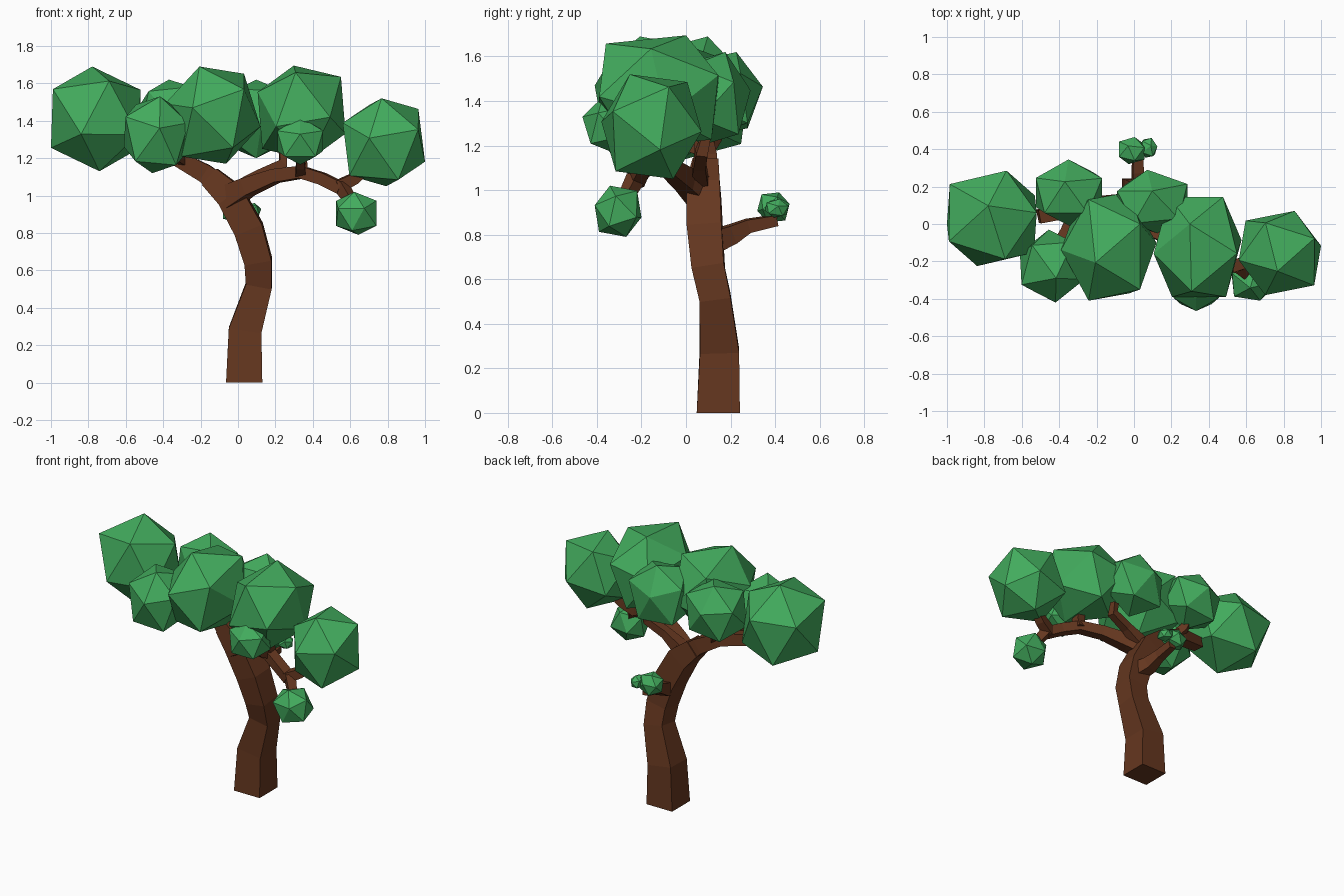
import bpy, bmesh
from mathutils import Vector, Matrix

if "Cube" in bpy.data.objects:
    bpy.data.objects.remove(bpy.data.objects["Cube"])


def material(name, rgb):
    m = bpy.data.materials.new(name)
    m.diffuse_color = (*rgb, 1)
    m.use_nodes = True
    m.node_tree.nodes["Principled BSDF"].inputs["Base Color"].default_value = m.diffuse_color
    return m


BARK = material("bark", (0.13, 0.038, 0.014))
LEAF = material("leaf", (0.055, 0.41, 0.11))


def finish(bm, name, mat):
    bmesh.ops.recalc_face_normals(bm, faces=bm.faces)
    me = bpy.data.meshes.new(name)
    bm.to_mesh(me)
    bm.free()
    me.materials.append(mat)
    ob = bpy.data.objects.new(name, me)
    bpy.context.collection.objects.link(ob)


def limb(name, path):
    """Square tube through (x, y, z, half width) points."""
    bm = bmesh.new()
    pts = [Vector(p[:3]) for p in path]
    rings, u = [], None
    for i, p in enumerate(pts):
        d = (pts[min(i + 1, len(pts) - 1)] - pts[max(i - 1, 0)]).normalized()
        if i == 0 and p.z == 0:
            d = Vector((0, 0, 1))
        if u is None:
            u = Vector((1, 0, 0)) if abs(d.z) > 0.9 else d.cross(Vector((0, 0, 1)))
        u = (u - d * u.dot(d)).normalized()
        v = d.cross(u)
        r = path[i][3]
        rings.append([bm.verts.new(p + (u * a + v * b) * r)
                      for a, b in ((-1, -1), (1, -1), (1, 1), (-1, 1))])
    for a, b in zip(rings, rings[1:]):
        for k in range(4):
            n = (k + 1) % 4
            bm.faces.new((a[k], a[n], b[n], b[k]))
    bm.faces.new(rings[0])
    bm.faces.new(rings[-1])
    finish(bm, name, BARK)


def clump(name, x, y, z, pole, side, full=1.09):
    """Icosahedron, one corner toward pole, slightly swollen and pressed into min/max ranges."""
    bm = bmesh.new()
    bmesh.ops.create_icosphere(bm, subdivisions=1, radius=1)
    w = Vector(pole).normalized()
    s = Vector(side)
    s = (s - w * s.dot(w)).normalized()
    rot = Matrix((s, w.cross(s), w)).transposed()
    bmesh.ops.transform(bm, matrix=rot.to_4x4(), verts=bm.verts)
    for k, (lo, hi) in enumerate((x, y, z)):
        vals = [v.co[k] for v in bm.verts]
        a, b = min(vals), max(vals)
        for v in bm.verts:
            t = ((v.co[k] - a) / (b - a) - 0.5) * full + 0.5
            v.co[k] = lo + min(1, max(0, t)) * (hi - lo)
    finish(bm, name, LEAF)


# Trunk, bending over into the left main branch
limb("trunk", [(.033, .145, 0, .097), (.038, .15, .28, .088), (.112, .13, .52, .07),
               (.108, .1, .65, .073), (.058, .085, .82, .078), (-.04, .08, 1.0, .075),
               (-.15, .09, 1.1, .058)])
limb("left_branch", [(-.08, .085, 1.04, .06), (-.18, .09, 1.12, .05), (-.33, .08, 1.2, .042),
                     (-.51, .04, 1.23, .036)])
limb("left_front_branch", [(-.3, .08, 1.19, .035), (-.37, -.05, 1.23, .03), (-.43, -.14, 1.28, .025)])
limb("left_back_branch", [(-.27, .08, 1.17, .03), (-.32, .13, 1.24, .025), (-.34, .15, 1.3, .02)])

# Right main branch and its twigs
limb("right_branch", [(-.05, .07, .99, .062), (.05, .0, 1.045, .047), (.2, -.08, 1.105, .036),
                      (.34, -.15, 1.125, .033), (.45, -.2, 1.09, .032), (.55, -.23, 1.04, .032)])
limb("right_end_branch", [(.53, -.225, 1.045, .034), (.62, -.2, 1.09, .03), (.7, -.18, 1.16, .025)])
limb("right_low_twig", [(.55, -.225, 1.055, .032), (.59, -.26, .99, .027), (.63, -.3, .92, .022)])
limb("right_up_branch", [(.34, -.14, 1.11, .034), (.34, -.16, 1.18, .03), (.34, -.14, 1.26, .025)])
limb("front_twig", [(.335, -.15, 1.12, .028), (.335, -.24, 1.16, .024), (.333, -.32, 1.23, .018)])

# Branch to the back right
limb("back_right_branch", [(.0, .06, 1.04, .04), (.11, .06, 1.11, .028), (.24, .07, 1.17, .026),
                           (.24, .09, 1.24, .02)])

# Broken stub on the back of the trunk
limb("back_stub", [(.07, .12, .77, .05), (.035, .2, .8, .042), (.02, .28, .84, .03),
                   (.02, .41, .865, .024)])

# Foliage
clump("left_foliage", (-1, -.52), (-.225, .285), (1.13, 1.69), (-.26, -.93, -.26), (.14, 0, -1))
clump("left_front_foliage", (-.61, -.265), (-.42, -.03), (1.12, 1.53), (.1, -.3, .95), (-1, -.4, 0))
clump("left_back_foliage", (-.525, -.17), (-.01, .345), (1.24, 1.62), (-.1, .3, .95), (1, .3, 0))
clump("middle_foliage", (-.39, .12), (-.41, .17), (1.17, 1.69), (-.25, -.25, .93), (-1, 0, 0))
clump("right_inner_foliage", (.105, .575), (-.39, .145), (1.19, 1.695), (-.15, .35, .92), (1, -.4, 0))
clump("right_back_foliage", (-.09, .285), (-.05, .29), (1.2, 1.62), (0, .3, .95), (-1, .2, 0))
clump("right_foliage", (.56, 1), (-.38, .07), (1.05, 1.52), (-.3, -.95, .08), (.08, 0, 1))
clump("front_foliage", (.21, .455), (-.465, -.225), (1.165, 1.42), (0, -.95, .25), (0, 0, 1))
clump("low_foliage", (.525, .74), (-.41, -.2), (.79, 1.02), (.3, -.9, .2), (-.2, 0, 1))
clump("stub_foliage_large", (-.08, .055), (.32, .465), (.855, .99), (-.2, .3, .9), (1, 0, 0))
clump("stub_foliage_small", (.03, .125), (.355, .46), (.877, .96), (.9, .1, .2), (0, .2, 1))
